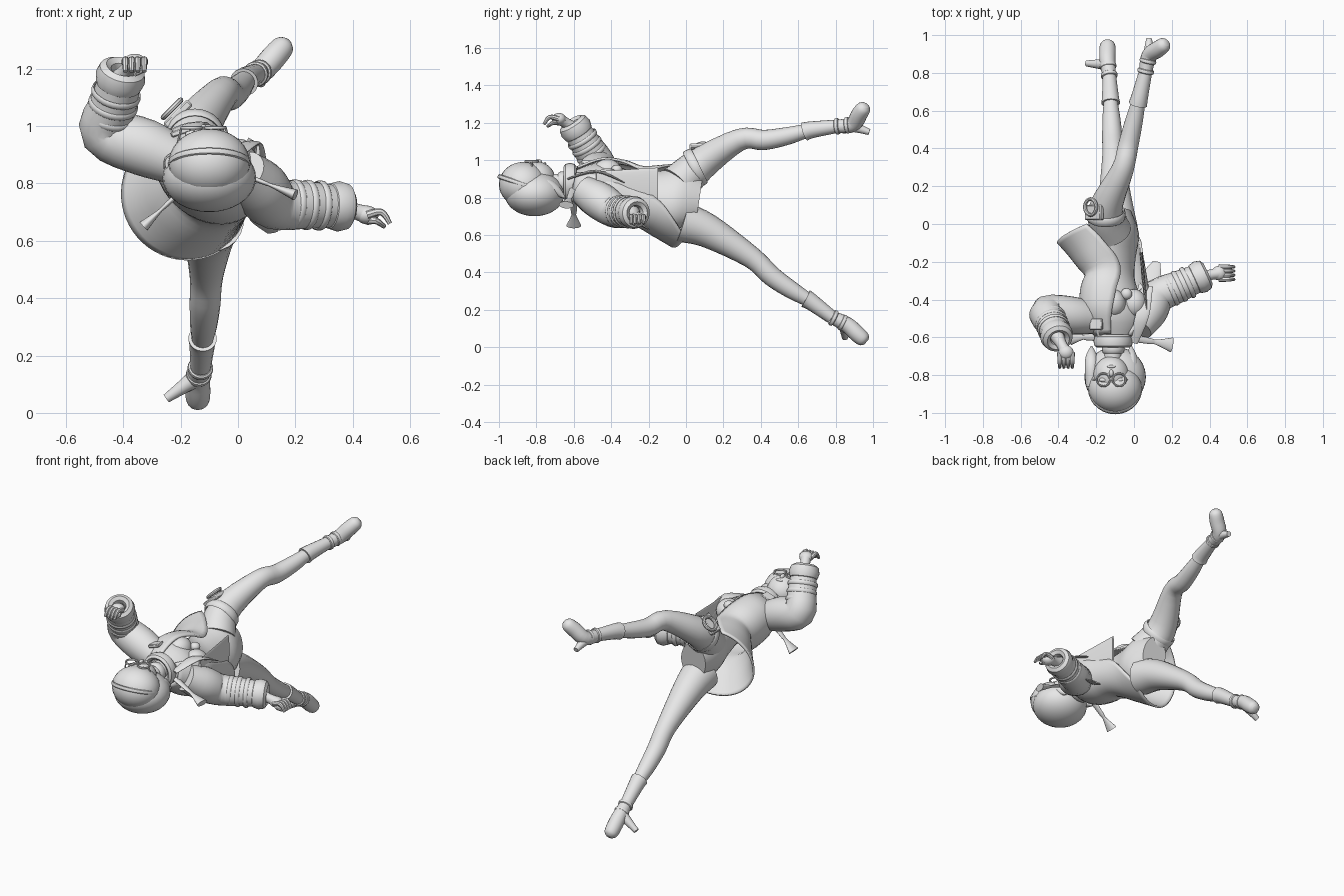
import bpy, bmesh, math
from mathutils import Vector, Matrix

cube = bpy.data.objects.get("Cube")
if cube:
    bpy.data.objects.remove(cube, do_unlink=True)

grey = (.8, .8, .8, 1)
material = bpy.data.materials.new("light grey")
material.use_nodes = True
material.diffuse_color = grey
for node in material.node_tree.nodes:
    if node.type == 'BSDF_PRINCIPLED':
        node.inputs["Base Color"].default_value = grey

X, Y, Z = Matrix.Identity(3)
parts = []


def finish(name, bm):
    bmesh.ops.recalc_face_normals(bm, faces=bm.faces)
    mesh = bpy.data.meshes.new(name)
    bm.to_mesh(mesh)
    bm.free()
    mesh.materials.append(material)
    part = bpy.data.objects.new(name, mesh)
    bpy.context.scene.collection.objects.link(part)
    parts.append(part)
    return part


def spline(before, start, end, after, t):
    """Catmull-Rom value between start and end."""
    cubic = 3 * (start - end) + after - before
    square = 2 * before - 5 * start + 4 * end - after
    return start + t / 2 * (end - before + t * (square + t * cubic))


def smooth_path(sections, steps=4):
    last = len(sections) - 1
    path = []
    for i in range(last):
        near = [sections[min(max(k, 0), last)] for k in range(i - 1, i + 3)]
        for step in range(steps):
            path.append([spline(*values, step / steps) for values in zip(*near)])
    return path + [sections[last]]


def loft(name, sections, sides=20, axis=None, is_open=False):
    """Each section holds x, y, z, half width, half depth, roll and front gap."""
    path = smooth_path(sections)
    bm = bmesh.new()
    rings = []
    for i, (x, y, z, width, depth, roll, gap) in enumerate(path):
        following, previous = path[min(i + 1, len(path) - 1)], path[max(i - 1, 0)]
        along = (Vector(following[:3]) - Vector(previous[:3])).normalized()
        turn, edge = math.radians(roll), math.radians(gap)
        side = axis or Vector((math.cos(turn), 0, -math.sin(turn)))
        side = (side - along * side.dot(along)).normalized()
        front = side.cross(along)
        ring = []
        for k in range(sides + is_open):
            angle = edge + (math.tau - 2 * edge) * k / sides
            offset = front * math.cos(angle) * depth + side * math.sin(angle) * width
            ring.append(bm.verts.new(Vector((x, y, z)) + offset))
        rings.append(ring)
    for low, high in zip(rings, rings[1:]):
        for k in range(sides):
            n = (k + 1) % len(low)
            bm.faces.new((low[k], low[n], high[n], high[k]))
    if not is_open:
        bm.faces.new(rings[0])
        bm.faces.new(rings[-1])
    return finish(name, bm)


def limb(name, points, radii, flat=1, sides=18):
    points = [Vector(p) for p in points]
    run = (points[-1] - points[0]).normalized()
    axis = Y if abs(run.y) < .6 else X
    loft(name, [(*p, r, r * flat, 0, 0) for p, r in zip(points, radii)], sides, axis)


def ball(name, centre, size):
    bm = bmesh.new()
    place = Matrix.Translation(centre) @ Matrix.Diagonal((*size, 1))
    bmesh.ops.create_uvsphere(bm, u_segments=28, v_segments=18, radius=1, matrix=place)
    finish(name, bm)


def band(name, centre, direction, radius, thick, width, segments=28, sides=8):
    """Rounded ring around the given direction."""
    bm = bmesh.new()
    turn = Vector(direction).to_track_quat('Z', 'Y')
    rings = []
    for i in range(segments):
        around = math.tau * i / segments
        ring = []
        for j in range(sides):
            angle = math.tau * j / sides
            r = radius + thick * math.cos(angle)
            point = Vector((r * math.cos(around), r * math.sin(around), width * math.sin(angle)))
            ring.append(bm.verts.new(turn @ point + Vector(centre)))
        rings.append(ring)
    for i, ring in enumerate(rings):
        before = rings[i - 1]
        for j in range(sides):
            bm.faces.new((before[j - 1], before[j], ring[j], ring[j - 1]))
    finish(name, bm)


def block(name, centre, size, direction):
    bm = bmesh.new()
    turn = Vector(direction).to_track_quat('Z', 'Y').to_matrix().to_4x4()
    place = Matrix.Translation(centre) @ turn @ Matrix.Diagonal((*size, 1))
    bmesh.ops.create_cube(bm, size=1, matrix=place)
    bmesh.ops.bevel(bm, geom=bm.edges[:], offset=min(size) / 5, segments=1, affect='EDGES')
    finish(name, bm)


def leg(label, hip, thigh, knee, ankle, instep, toe, heel):
    hip, thigh, knee, ankle, instep, toe, heel = map(Vector, (hip, thigh, knee, ankle, instep, toe, heel))
    calf, shin, cuff = (knee.lerp(ankle, t) for t in (.25, .5, .75))
    calf, shin = calf - Z * .02, shin - Z * .015
    limb(label + "_leg", (hip, thigh, knee, calf, shin, cuff, ankle),
         (.11, .09, .059, .054, .047, .035, .033), sides=22)
    limb(label + "_ankle_cuff", (cuff.lerp(shin, .3), cuff, ankle), (.05, .045, .036))
    ball_joint = instep.lerp(toe, .6)
    limb(label + "_boot", (ankle, instep, ball_joint, toe, toe.lerp(ball_joint, -.4)),
         (.035, .042, .044, .038, .018))
    base = ankle.lerp(instep, .8)
    limb(label + "_heel", (base, base.lerp(heel, .45), heel), (.036, .025, .016))
    for t in (.1, .7):
        band(label + "_boot_strap", ankle.lerp(instep, t), instep - ankle, .037, .008, .012)


def arm(label, shoulder, elbow, cuff, hand, reach, spread):
    shoulder, elbow, cuff, hand = map(Vector, (shoulder, elbow, cuff, hand))
    limb(label + "_sleeve", (shoulder, shoulder.lerp(elbow, .5), elbow, elbow.lerp(cuff, .5), cuff),
         (.08, .1, .092, .083, .073), sides=24)
    for t in (.3, .5, .7):
        band(label + "_sleeve_strap", elbow.lerp(cuff, t), cuff - elbow, .083, .005, .012)
    band(label + "_cuff", cuff, cuff - elbow, .06, .028, .045)
    limb(label + "_wrist", (elbow.lerp(cuff, .9), cuff.lerp(hand, .5), hand), (.045, .028, .033))
    ball(label + "_palm", hand, (.04, .038, .032))
    for i in range(4):
        base = hand + spread * (i - 1.5) * .022
        limb(label + "_finger", (base, base + reach * .05 + Z * .01, base + reach * .08 - Z * .03),
             (.014, .012, .008), sides=8)
    thumb = hand - Z * .02
    limb(label + "_thumb", (thumb, thumb + reach * .03 - spread * .03, thumb + reach * .06 - Z * .02),
         (.015, .012, .008), sides=8)


# Twisting body, from the neck base to the hips
body = []
for i, width in enumerate((.08, .16, .15, .12, .14, .17, .12)):
    t = i / 6
    body.append((-.1, .69 * t - .62, .88 - t / 10, width, width * .7, 15 + 65 * t, 0))
loft("bodysuit", body, sides=28)
for label, x, z in (("right", -.11, .94), ("left", 0, .89)):
    ball(label + "_bust", (x, -.42, z), (.066, .075, .066))

# Open coat whose hem flares backwards
panels = []
for i, width in enumerate((.11, .19, .2, .18, .2, .23)):
    t = i / 5
    flare = max(0, t - .6) / .4
    panels.append((-.1 - .08 * flare, .58 * t - .6, .88 - .12 * t, width,
                   width * .8 + .06 * flare, 20 + 42 * t, 28 + 52 * flare))
coat = loft("coat", panels, sides=32, is_open=True)
coat.modifiers.new("thickness", 'SOLIDIFY').thickness = .012
for label, start, end in (("left", (0, -.63, .9), (.09, -.33, .88)),
                          ("right", (-.17, -.63, .92), (-.18, -.25, .96))):
    start, end = Vector(start), Vector(end)
    limb(label + "_lapel", (start, start.lerp(end, .5) + Z * .05, end), (.02, .036, .01), flat=.25)
loft("coat_front_panel", [(.07 - t / 30, .33 * t - .48, .87, .07 + t / 50, .008, 90, 0) for t in (0, .5, 1)])
limb("coat_front_flap", ((.04, -.38, .74), (.09, -.28, .68), (.12, -.2, .63)), (.03, .05, .02), flat=.2)
block("chest_buckle", (-.2, -.53, .98), (.06, .07, .02), Z - X / 3)
ball("belt_clasp", (-.04, -.37, .95), (.03, .03, .025))
band("coat_collar", (-.11, -.62, .88), Y, .085, .02, .035)

# Head, bobbed hair and glasses
limb("neck", ((-.12, -.77, .88), (-.11, -.68, .88), (-.11, -.58, .88)), (.05, .047, .06))
band("choker", (-.11, -.66, .88), Y, .05, .01, .025)
face = Vector((-.12, -.8, .9))
crown = Vector((-.1, -.87, .87))
ball("face", face, (.095, .1, .092))
ball("hair_crown", crown, (.142, .13, .12))
ball("hair_bob", (-.1, -.81, .82), (.163, .16, .12))
band("hair_band", crown, Z + Y / 3, .137, .007, .012)
ball("nose", face + Z * .09 + Y * .01, (.012, .02, .016))
ball("lips", face + Z * .08 + Y * .045, (.022, .008, .01))
for label, side in (("left", X), ("right", -X)):
    rim = face + side * .042 + Z * .094 - Y * .025
    band(label + "_glasses_rim", rim, Z, .034, .005, .006)
    ball(label + "_eye", rim - Z * .022, (.022, .012, .012))
    hinge = rim + side * .035
    limb(label + "_glasses_arm", (hinge, hinge + side * .025 - Z * .1), (.004, .004), sides=8)
    lock = face + side * .105 - Z * .03
    limb(label + "_side_lock", (lock - Y * .06, lock + Y * .04, lock + Y * .1 - Z * .03, lock + Y * .15 - Z * .07),
         (.03, .036, .03, .006))
block("glasses_bridge", face + Z * .096 - Y * .025, (.02, .006, .006), Z)

# Ribbon ends trailing from the neck
for label, start, end in (("left", (-.03, -.6, .85), (.2, -.64, .76)),
                          ("right", (-.17, -.6, .8), (-.33, -.6, .65))):
    start, end = Vector(start), Vector(end)
    limb(label + "_ribbon", (start, start.lerp(end, .5), start.lerp(end, .65), end),
         (.022, .016, .014, .04), flat=.5)

# Arms and legs
arm("raised", (-.19, -.5, .87), (-.46, -.47, .98), (-.41, -.59, 1.17), (-.36, -.68, 1.22), -Y, -X)
arm("lowered", (.02, -.55, .84), (.13, -.38, .73), (.35, -.28, .72), (.45, -.26, .69), X, Y)
leg("raised", (-.12, -.04, .87), (-.15, .08, .98), (-.06, .29, 1.11), (.06, .8, 1.18),
    (.08, .89, 1.19), (.16, .95, 1.28), (.08, .98, 1.15))
leg("lowered", (-.09, -.02, .67), (-.1, .12, .62), (-.11, .35, .48), (-.13, .78, .16),
    (-.14, .86, .12), (-.14, .95, .04), (-.25, .85, .05))

# Thigh strap with its holster
band("thigh_strap", (-.15, .05, .96), Y + Z / 2, .098, .008, .025)
block("thigh_pouch", (-.21, .06, 1.04), (.08, .12, .03), Z - X)
band("holster_ring", (-.23, .09, 1.06), Z - X, .042, .01, .01)

# Smooth shading with crisp creases
for part in bpy.context.selected_objects:
    part.select_set(False)
for part in parts:
    part.select_set(True)
bpy.context.view_layer.objects.active = coat
bpy.ops.object.shade_smooth_by_angle(angle=math.radians(40))
